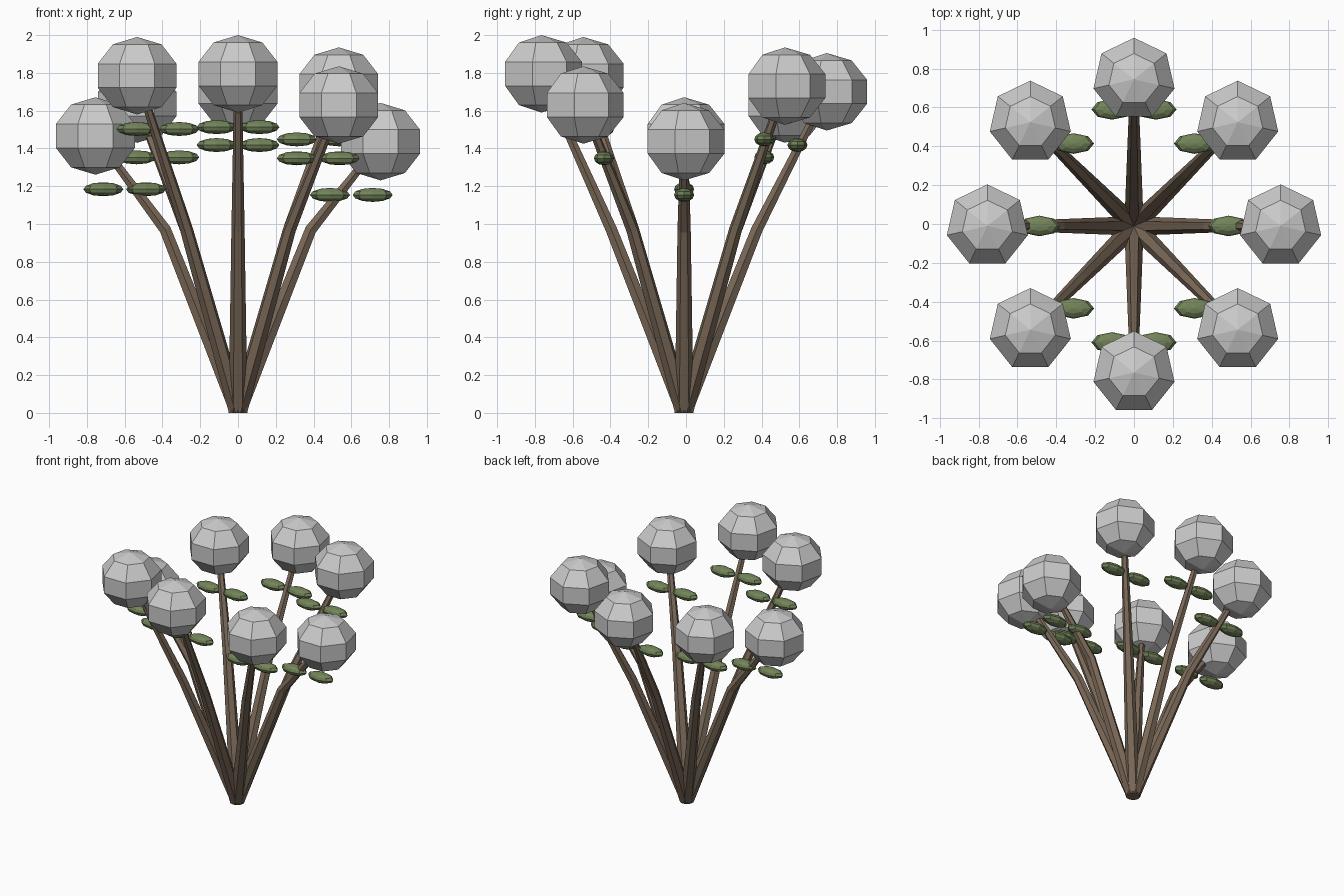
import bpy, bmesh, math
from mathutils import Vector, Matrix

if "Cube" in bpy.data.objects:
    bpy.data.objects.remove(bpy.data.objects["Cube"])

Y_SHIFT = -0.01   # the seven-sided heads are not symmetric in y
SIDES = 6


def material(name, rgb):
    m = bpy.data.materials.new(name)
    m.diffuse_color = (*rgb, 1)
    m.use_nodes = True
    m.node_tree.nodes["Principled BSDF"].inputs["Base Color"].default_value = m.diffuse_color
    return m


bark = material("bark", (0.20, 0.145, 0.10))
green = material("leaf_green", (0.17, 0.23, 0.10))


def finish(name, bm, mat=None):
    bmesh.ops.recalc_face_normals(bm, faces=bm.faces)
    me = bpy.data.meshes.new(name)
    bm.to_mesh(me)
    bm.free()
    ob = bpy.data.objects.new(name, me)
    bpy.context.collection.objects.link(ob)
    if mat:
        me.materials.append(mat)
    return ob


def ellipsoid(name, centre, size, segments, rings, mat=None):
    bm = bmesh.new()
    bmesh.ops.create_uvsphere(bm, u_segments=segments, v_segments=rings, radius=1)
    bmesh.ops.transform(bm, matrix=Matrix.Diagonal((*size, 1)), verts=bm.verts)
    ob = finish(name, bm, mat)
    ob.location = centre
    return ob


def stem(name, angle, top_z):
    # tapered tube with one bend: (radial distance, height, radius, tilt)
    upper = math.atan2(0.37, top_z - 0.97)
    path = [(0, 0, 0.05, 0),
            (0.385, 0.97, 0.035, (0.38 + upper) / 2),
            (0.755, top_z, 0.02, upper)]
    turn = Matrix.Rotation(angle, 3, 'Z')
    bm = bmesh.new()
    loops = []
    for dist, z, r, tilt in path:
        lean = Matrix.Rotation(tilt, 3, 'Y')
        ring = []
        for i in range(SIDES):
            a = 2 * math.pi * (i + 0.5) / SIDES
            p = lean @ Vector((r * math.cos(a), r * math.sin(a), 0))
            p = turn @ (p + Vector((dist, 0, z)))
            ring.append(bm.verts.new(p + Vector((0, Y_SHIFT, 0))))
        loops.append(ring)
    for a, b in zip(loops, loops[1:]):
        for i in range(SIDES):
            j = (i + 1) % SIDES
            bm.faces.new((a[i], a[j], b[j], b[i]))
    bm.faces.new(loops[0][::-1])
    bm.faces.new(loops[-1])
    finish(name, bm, bark)


# head heights, anticlockwise from +x
heights = [1.436, 1.73, 1.70, 1.635, 1.466, 1.785, 1.795, 1.63]
for n, z in enumerate(heights):
    ang = n * math.pi / 4
    c, s = math.cos(ang), math.sin(ang)
    stem(f"stem_{n}", ang, z)
    # faceted flower head
    ellipsoid(f"flower_head_{n}", (0.755 * c, 0.755 * s + Y_SHIFT, z),
              (0.225, 0.225, 0.205), 7, 5)
    # pair of leaves on either side of the stem
    for side in (-1, 1):
        ellipsoid(f"leaf_{n}_{'left' if side < 0 else 'right'}",
                  (0.60 * c + side * 0.113, 0.60 * s + Y_SHIFT, z - 0.282),
                  (0.106, 0.053, 0.037), 8, 6, green)
